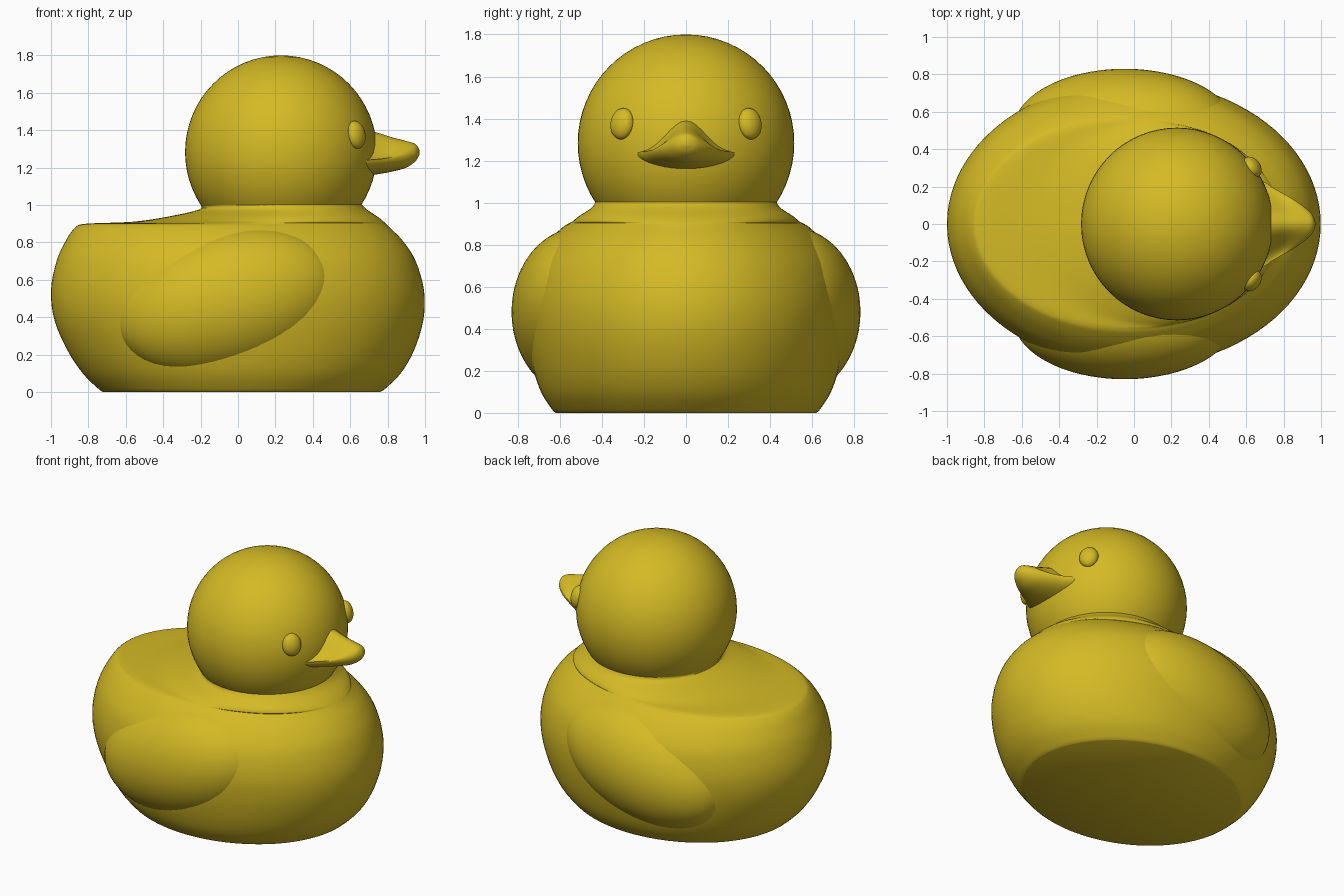
import bpy
import bmesh
from math import sin, cos, pi, radians

cube = bpy.data.objects.get("Cube")
if cube:
    bpy.data.objects.remove(cube, do_unlink=True)

YELLOW = (0.66, 0.49, 0.018, 1.0)
yellow = bpy.data.materials.new("duck_yellow")
yellow.use_nodes = True
yellow.diffuse_color = YELLOW
shader = next(n for n in yellow.node_tree.nodes if n.type == "BSDF_PRINCIPLED")
shader.inputs["Base Color"].default_value = YELLOW
shader.inputs["Roughness"].default_value = 0.5


def finish(obj, name):
    obj.name = obj.data.name = name
    obj.data.materials.clear()
    obj.data.materials.append(yellow)
    bpy.ops.object.select_all(action="DESELECT")
    obj.select_set(True)
    bpy.context.view_layer.objects.active = obj
    bpy.ops.object.shade_smooth_by_angle(angle=radians(45))
    return obj


def ellipsoid(name, centre, radii, turn=(0, 0, 0)):
    bpy.ops.mesh.primitive_uv_sphere_add(
        segments=64, ring_count=32, location=centre,
        rotation=[radians(a) for a in turn])
    obj = bpy.context.object
    obj.scale = radii
    return finish(obj, name)


def smooth_rows(rows, steps):
    """Fill in extra rows along a smooth spline through the given ones."""
    result = []
    last = len(rows) - 1
    for i in range(last):
        quads = zip(rows[max(i - 1, 0)], rows[i], rows[i + 1], rows[min(i + 2, last)])
        quads = list(quads)
        for s in range(steps):
            t = s / steps
            result.append([
                b + 0.5 * t * (c - a + t * (2 * a - 5 * b + 4 * c - d
                               + t * (3 * (b - c) + d - a)))
                for a, b, c, d in quads])
    result.append(list(rows[-1]))
    return result


def loft(name, rings):
    """Skin a list of closed rings and cap both ends."""
    bm = bmesh.new()
    loops = [[bm.verts.new(p) for p in ring] for ring in rings]
    n = len(loops[0])
    for low, high in zip(loops, loops[1:]):
        for i in range(n):
            j = (i + 1) % n
            bm.faces.new((low[i], low[j], high[j], high[i]))
    bm.faces.new(loops[0])
    bm.faces.new(loops[-1])
    bmesh.ops.recalc_face_normals(bm, faces=bm.faces)
    mesh = bpy.data.meshes.new(name)
    bm.to_mesh(mesh)
    bm.free()
    obj = bpy.data.objects.new(name, mesh)
    bpy.context.collection.objects.link(obj)
    return finish(obj, name)


# Body: level rings of height, tail end, chest end and half width
body_rows = [
    (0, -0.72, 0.76, 0.62),
    (0.02, -0.75, 0.79, 0.64),
    (0.1, -0.83, 0.87, 0.69),
    (0.22, -0.91, 0.94, 0.73),
    (0.38, -0.98, 0.99, 0.76),
    (0.54, -1.0, 0.995, 0.765),
    (0.7, -0.97, 0.95, 0.73),
    (0.81, -0.92, 0.88, 0.66),
    (0.88, -0.87, 0.81, 0.59),
    (0.9, -0.81, 0.79, 0.56),
    (0.91, -0.57, 0.78, 0.54),
    (0.935, -0.39, 0.75, 0.51),
    (0.975, -0.21, 0.69, 0.45),
    (1.005, -0.2, 0.66, 0.43),
]


def body_ring(z, back, front, half, count=96):
    mid, reach = (front + back) / 2, (front - back) / 2
    angles = [2 * pi * i / count for i in range(count)]
    return [(mid + reach * cos(a), half * sin(a), z) for a in angles]


loft("body", [body_ring(*row) for row in smooth_rows(body_rows, 4)])

# Head
ellipsoid("head", (0.23, 0, 1.283), (0.513, 0.515, 0.517))

# Wings and eyes, one on each side
for side, label in ((1, "back"), (-1, "front")):
    ellipsoid(label + "_side_wing", (-0.05, side * 0.5, 0.48),
              (0.61, 0.33, 0.385), (0, -15, 0))
    ellipsoid(label + "_side_eye", (0.63, side * 0.303, 1.375),
              (0.045, 0.062, 0.075), (0, -10, side * 37))

# Beak: upright rings of reach, half width, top, edge height and bottom
beak_rows = [
    (0.55, 0.29, 1.42, 1.23, 1.14),
    (0.68, 0.235, 1.4, 1.24, 1.155),
    (0.75, 0.19, 1.385, 1.245, 1.165),
    (0.83, 0.145, 1.36, 1.255, 1.18),
    (0.9, 0.1, 1.342, 1.265, 1.2),
    (0.95, 0.055, 1.325, 1.275, 1.235),
    (0.97, 0.012, 1.295, 1.28, 1.27),
]


def beak_ring(x, half, top, edge, bottom, count=48):
    blend = min(max((x - 0.8) / 0.15, 0), 1)
    ring = []
    for i in range(count):
        a = 2 * pi * i / count
        u, v = cos(a), sin(a)
        if v >= 0:
            # bell-shaped ridge that rounds off towards the tip
            bell = (1 + cos(pi * u)) / 2
            z = edge + (top - edge) * (bell * (1 - blend) + v * blend)
        else:
            z = edge + (edge - bottom) * v
        ring.append((x, half * u, z))
    return ring


loft("beak", [beak_ring(*row) for row in smooth_rows(beak_rows, 4)])
